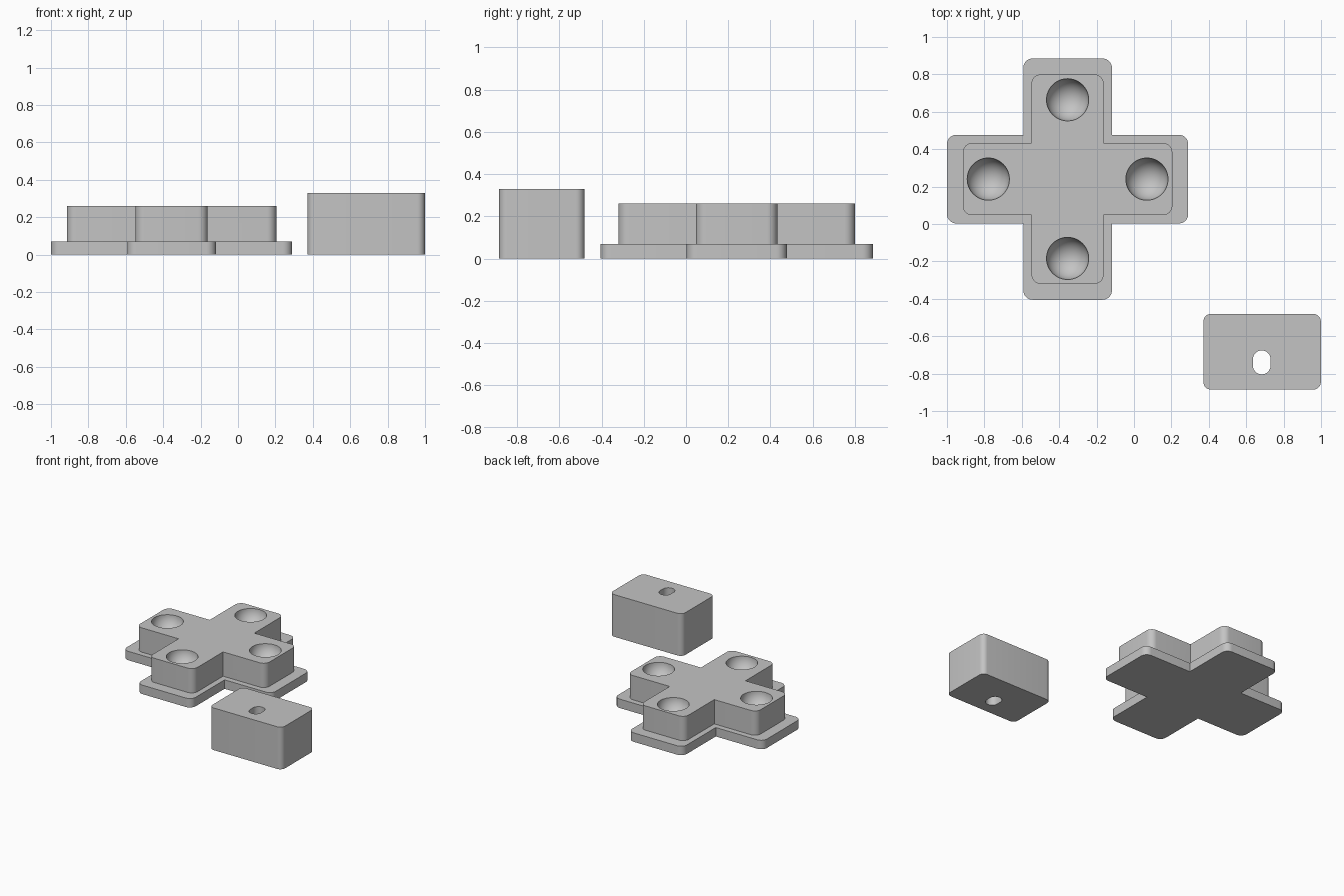
import bpy, bmesh, math
from mathutils import Vector

cube = bpy.data.objects.get("Cube")
if cube:
    bpy.data.objects.remove(cube, do_unlink=True)

# Single plain grey material
grey = bpy.data.materials.new("plain_grey")
grey.use_nodes = True
COLOUR = (0.55, 0.55, 0.55, 1)
grey.diffuse_color = COLOUR
grey.node_tree.nodes["Principled BSDF"].inputs["Base Color"].default_value = COLOUR


def make_object(name, bm):
    bmesh.ops.recalc_face_normals(bm, faces=bm.faces[:])
    mesh = bpy.data.meshes.new(name)
    bm.to_mesh(mesh)
    bm.free()
    mesh.materials.append(grey)
    obj = bpy.data.objects.new(name, mesh)
    bpy.context.collection.objects.link(obj)
    return obj


def rounded(points, radius, steps=8):
    """Round the convex corners of a right-angled counter-clockwise outline."""
    result = []
    for i, p in enumerate(points):
        p = Vector(p)
        into = (p - Vector(points[i - 1])).normalized()
        out = (Vector(points[(i + 1) % len(points)]) - p).normalized()
        if into.cross(out) < 0:
            result.append(p)
            continue
        centre = p + (out - into) * radius
        for k in range(steps + 1):
            a = math.pi / 2 * k / steps
            result.append(centre + radius * (math.sin(a) * into - math.cos(a) * out))
    return result


def prism(name, outline, centre, z0, z1):
    bm = bmesh.new()
    verts = [bm.verts.new((centre[0] + p[0], centre[1] + p[1], z0)) for p in outline]
    face = bm.faces.new(verts)
    ext = bmesh.ops.extrude_face_region(bm, geom=[face])
    top = [g for g in ext["geom"] if isinstance(g, bmesh.types.BMVert)]
    bmesh.ops.translate(bm, verts=top, vec=(0, 0, z1 - z0))
    return make_object(name, bm)


def cross(length, width):
    """Plus-shaped outline from half length and half width of the arms."""
    arm = [(length, -width), (length, width), (width, width)]
    points = []
    for x, y in arm:
        points.append((x, y))
    for _ in range(3):
        points += [(-y, x) for x, y in points[-3:]]
    return points


def combine(target, tool, operation):
    mod = target.modifiers.new("combine", "BOOLEAN")
    mod.operation = operation
    mod.solver = "EXACT"
    mod.object = tool
    bpy.context.view_layer.objects.active = target
    bpy.ops.object.modifier_apply(modifier=mod.name)
    bpy.data.objects.remove(tool, do_unlink=True)


def smooth(obj):
    bpy.ops.object.select_all(action="DESELECT")
    obj.select_set(True)
    bpy.context.view_layer.objects.active = obj
    bpy.ops.object.shade_smooth_by_angle(angle=math.radians(30))


# Stepped cross: wide flange below, narrower body above
CENTRE = (-0.355, 0.24)
TOP = 0.26
stand = prism("cross_stand", rounded(cross(0.645, 0.237), 0.05), CENTRE, 0, 0.07)
body = prism("cross_body", rounded(cross(0.56, 0.193), 0.05), CENTRE, 0.03, TOP)
combine(stand, body, "UNION")

# Round cup in each arm
for i in range(4):
    a = math.pi / 2 * i
    bm = bmesh.new()
    bmesh.ops.create_uvsphere(bm, u_segments=48, v_segments=24, radius=0.113)
    spot = (CENTRE[0] + 0.424 * math.cos(a), CENTRE[1] + 0.424 * math.sin(a), TOP + 0.002)
    bmesh.ops.translate(bm, verts=bm.verts[:], vec=spot)
    combine(stand, make_object("cup_cutter", bm), "DIFFERENCE")
smooth(stand)


# Separate block with a slot right through it
def rectangle(w, d):
    return [(-w, -d), (w, -d), (w, d), (-w, d)]


block = prism("slotted_block", rounded(rectangle(0.314, 0.202), 0.04), (0.685, -0.683), 0, 0.33)
slot = prism("slot_cutter", rounded(rectangle(0.047, 0.064), 0.0465), (0.683, -0.74), -0.1, 0.5)
combine(block, slot, "DIFFERENCE")
smooth(block)
